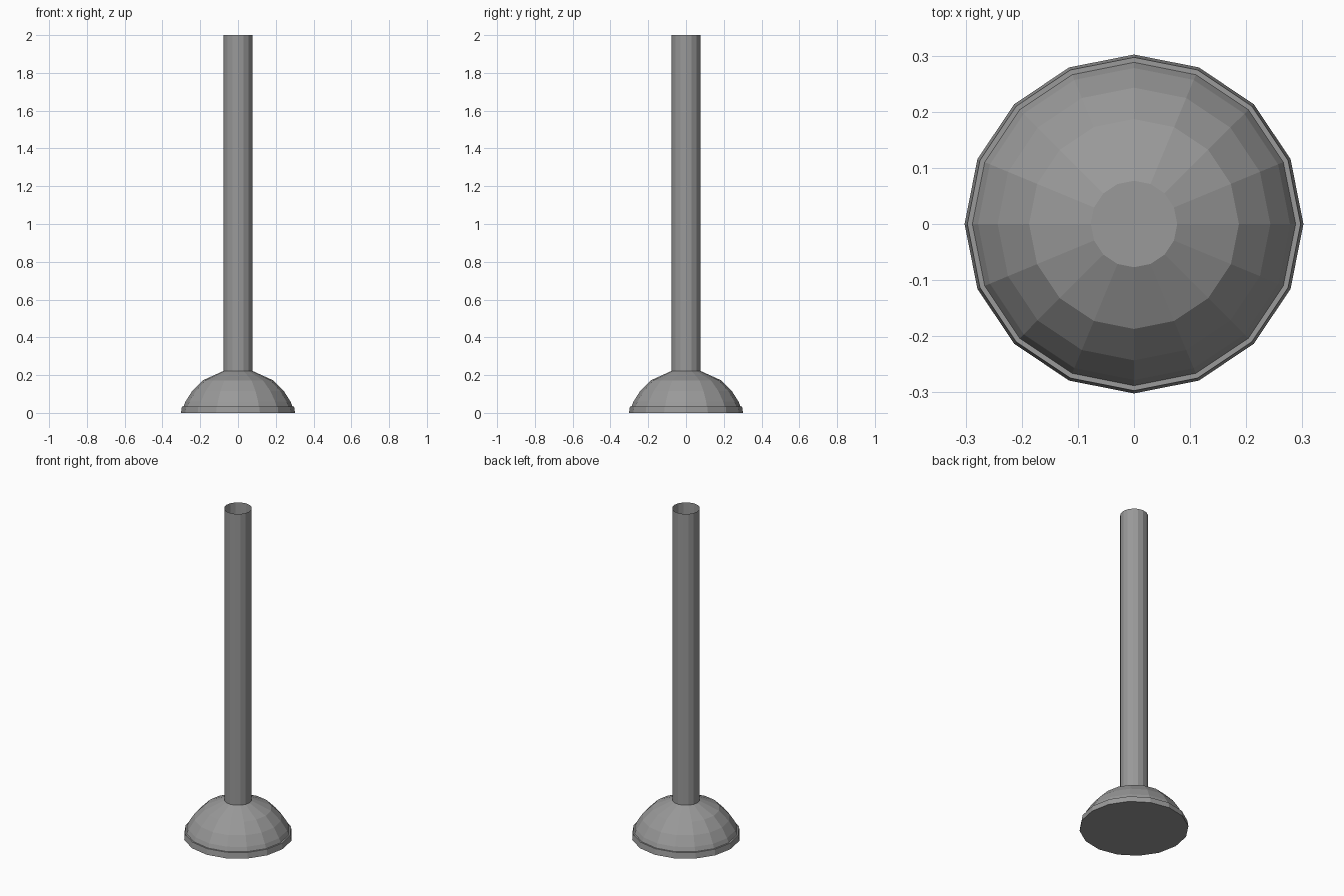
import bpy
import math

SIDES = 16

cube = bpy.data.objects.get("Cube")
if cube:
    bpy.data.objects.remove(cube, do_unlink=True)


def make_material(name, color):
    mat = bpy.data.materials.new(name)
    mat.use_nodes = True
    mat.diffuse_color = color
    mat.node_tree.nodes["Principled BSDF"].inputs["Base Color"].default_value = color
    return mat


def lathe(name, profile, mat, cap_bottom=False, cap_top=False):
    """Spin (radius, height) points around z into flat-sided rings."""
    verts, faces = [], []
    for r, z in profile:
        for i in range(SIDES):
            a = math.tau * i / SIDES
            verts.append((r * math.cos(a), r * math.sin(a), z))
    for k in range(len(profile) - 1):
        low, high = k * SIDES, (k + 1) * SIDES
        for i in range(SIDES):
            j = (i + 1) % SIDES
            faces.append((low + i, low + j, high + j, high + i))
    if cap_bottom:
        faces.append(tuple(reversed(range(SIDES))))
    if cap_top:
        start = (len(profile) - 1) * SIDES
        faces.append(tuple(range(start, start + SIDES)))
    mesh = bpy.data.meshes.new(name)
    mesh.from_pydata(verts, [], faces)
    mesh.materials.append(mat)
    obj = bpy.data.objects.new(name, mesh)
    bpy.context.collection.objects.link(obj)
    return obj


grey = make_material("mid grey", (0.32, 0.32, 0.32, 1))

# Domed foot with a stepped rim and a flat underside
lathe("domed_base",
      [(0.302, 0), (0.297, 0.035), (0.288, 0.035), (0.278, 0.06),
       (0.243, 0.115), (0.187, 0.172), (0.077, 0.222)],
      grey, cap_bottom=True, cap_top=True)

# Thin open-topped tube standing on the foot
lathe("tube", [(0.077, 0.222), (0.077, 2)], grey)
